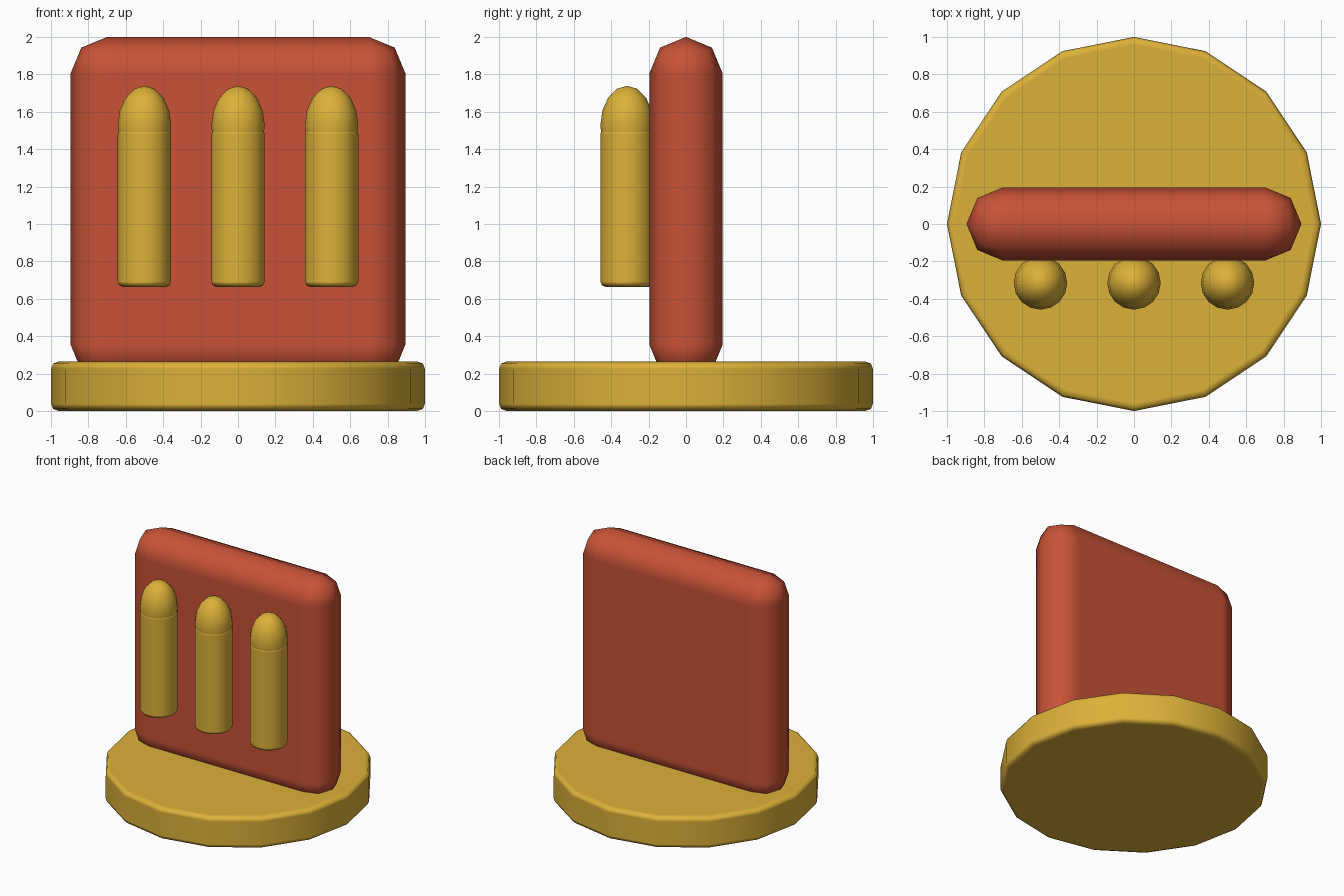
import bpy
import math

if "Cube" in bpy.data.objects:
    bpy.data.objects.remove(bpy.data.objects["Cube"])


def material(name, color):
    m = bpy.data.materials.new(name)
    m.diffuse_color = (*color, 1.0)
    m.use_nodes = True
    m.node_tree.nodes["Principled BSDF"].inputs["Base Color"].default_value = m.diffuse_color
    return m


RED = material("brick red", (0.58, 0.085, 0.038))
GOLD = material("gold", (0.72, 0.44, 0.04))


def finish(name, mat, bevel=0.0, segments=2, angle=40):
    """Name, colour, round the edges and smooth the active object."""
    ob = bpy.context.object
    ob.name = name
    ob.data.materials.append(mat)
    bpy.ops.object.transform_apply(location=False, rotation=True, scale=True)
    for p in ob.data.polygons:
        p.use_smooth = True
    if bevel:
        mod = ob.modifiers.new("rounded edges", 'BEVEL')
        mod.width = bevel
        mod.segments = segments
        mod.limit_method = 'ANGLE'
        mod.angle_limit = math.radians(angle)
        mod.harden_normals = True
    return ob


def cylinder(name, radius, z0, z1, x=0, y=0, bevel=0.03):
    bpy.ops.mesh.primitive_cylinder_add(
        vertices=16, radius=radius, depth=z1 - z0, location=(x, y, (z0 + z1) / 2))
    return finish(name, GOLD, bevel)


# round base
cylinder("base", 1.0, 0.0, 0.265, bevel=0.04)

# upright slab with heavily rounded edges, sunk into the base
bpy.ops.mesh.primitive_cube_add(size=1, location=(0, 0, 1.08))
bpy.context.object.scale = (1.79, 0.392, 1.84)
finish("slab", RED, 0.195)

# three domed bars on the front
for i, x in enumerate((-0.5, 0.0, 0.5), 1):
    cylinder(f"bar_{i}", 0.143, 0.663, 1.51, x, -0.315)
    bpy.ops.mesh.primitive_uv_sphere_add(
        segments=16, ring_count=8, radius=1, location=(x, -0.315, 1.525))
    bpy.context.object.scale = (0.143, 0.143, 0.214)
    finish(f"bar_dome_{i}", GOLD)
